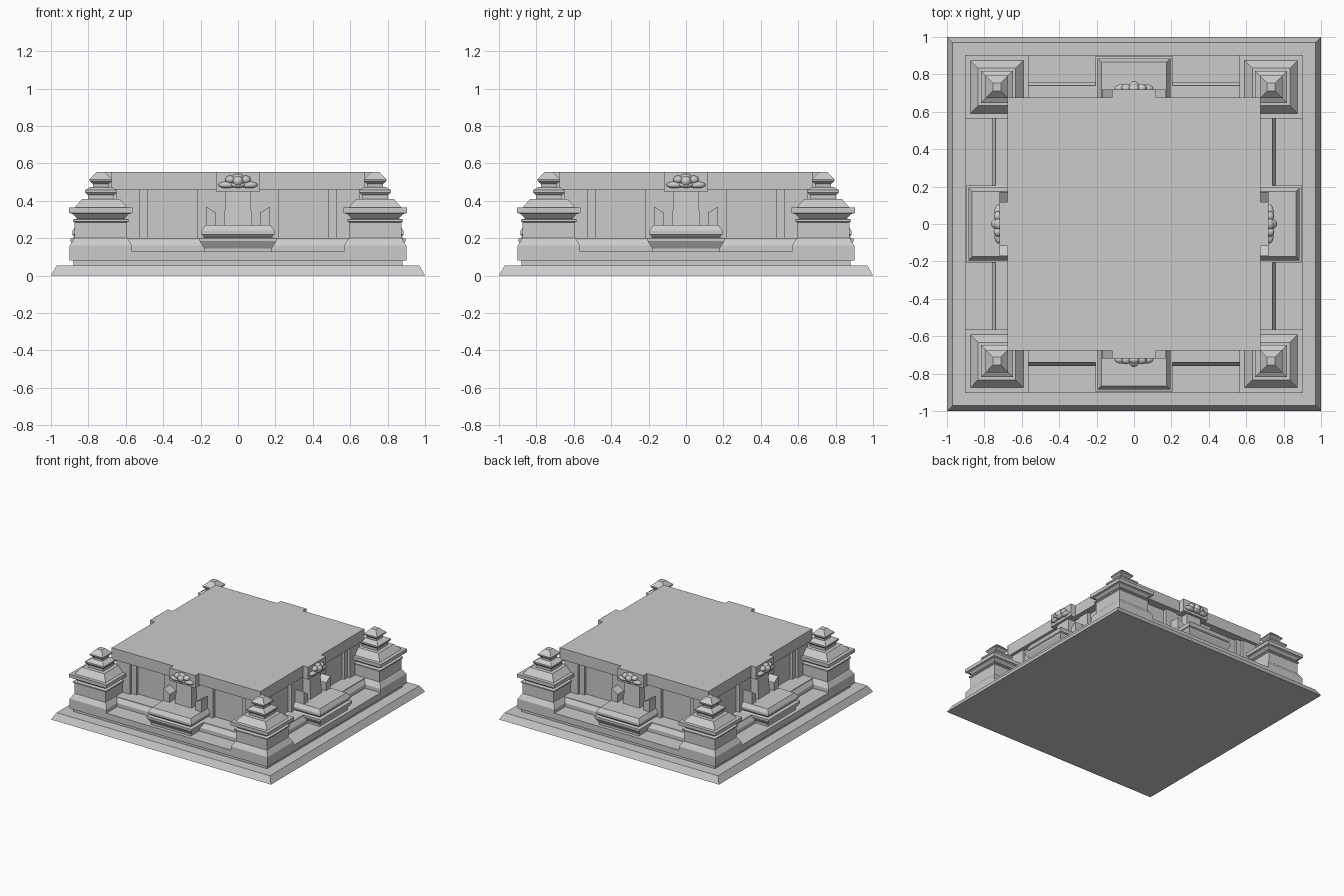
import bpy, bmesh, math
from mathutils import Matrix

if "Cube" in bpy.data.objects:
    bpy.data.objects.remove(bpy.data.objects["Cube"])


def finish(name, bm, turn=0):
    bm.transform(Matrix.Rotation(turn * math.pi / 2, 4, 'Z'))
    bmesh.ops.recalc_face_normals(bm, faces=bm.faces)
    me = bpy.data.meshes.new(name)
    bm.to_mesh(me)
    bm.free()
    ob = bpy.data.objects.new(name, me)
    bpy.context.collection.objects.link(ob)
    return ob


def loft(name, rings, turn=0):
    """Stack of rectangles (x0, x1, y0, y1, z) skinned into a closed solid."""
    bm = bmesh.new()
    loops = [[bm.verts.new(p) for p in ((x0, y0, z), (x1, y0, z), (x1, y1, z), (x0, y1, z))]
             for x0, x1, y0, y1, z in rings]
    for a, b in zip(loops, loops[1:]):
        for i in range(4):
            j = (i + 1) % 4
            bm.faces.new((a[i], a[j], b[j], b[i]))
    bm.faces.new(loops[0])
    bm.faces.new(loops[-1])
    return finish(name, bm, turn)


def square(name, profile, cx=0, cy=0, turn=0):
    return loft(name, [(cx - h, cx + h, cy - h, cy + h, z) for h, z in profile], turn)


def box(name, x0, x1, y0, y1, z0, z1, turn=0):
    return loft(name, [(x0, x1, y0, y1, z0), (x0, x1, y0, y1, z1)], turn)


def prism(name, pts, y0, y1, turn=0):
    """Front-view outline (x, z) extruded along y."""
    bm = bmesh.new()
    f = [bm.verts.new((x, y0, z)) for x, z in pts]
    b = [bm.verts.new((x, y1, z)) for x, z in pts]
    bm.faces.new(f)
    bm.faces.new(b)
    for i in range(len(pts)):
        j = (i + 1) % len(pts)
        bm.faces.new((f[i], f[j], b[j], b[i]))
    return finish(name, bm, turn)


# Stepped foundation and wall plinth
square("foundation", [(1, 0), (0.97, 0.053), (0.88, 0.053), (0.88, 0.08),
                      (0.90, 0.08), (0.90, 0.13)])
square("wall_plinth", [(0.76, 0.13), (0.76, 0.16), (0.74, 0.19), (0.74, 0.2)])

# Main body and flat roof slab
square("wall_core", [(0.61, 0.2), (0.61, 0.46)])
square("roof_slab", [(0.675, 0.46), (0.675, 0.553)])

# Tiered corner tower profile: half width, height
tower = [(0.167, 0.13), (0.167, 0.16), (0.145, 0.195), (0.14, 0.2), (0.14, 0.285),
         (0.15, 0.29), (0.15, 0.3), (0.125, 0.305), (0.15, 0.33), (0.17, 0.335),
         (0.17, 0.363), (0.142, 0.363), (0.10, 0.41), (0.07, 0.41), (0.07, 0.43),
         (0.085, 0.445), (0.085, 0.457), (0.055, 0.475), (0.042, 0.475), (0.042, 0.49),
         (0.06, 0.505), (0.06, 0.515), (0.022, 0.553)]

# Flower lobes: x, y, z, radii x, y, z
lobes = [(0, -0.73, 0.505, 0.03, 0.035, 0.03), (0, -0.725, 0.525, 0.03, 0.022, 0.02),
         (-0.042, -0.725, 0.513, 0.026, 0.025, 0.022), (0.042, -0.725, 0.513, 0.026, 0.025, 0.022),
         (-0.06, -0.725, 0.485, 0.045, 0.022, 0.018), (0.06, -0.725, 0.485, 0.045, 0.022, 0.018),
         (0, -0.73, 0.485, 0.04, 0.025, 0.016)]

for t in range(4):
    square("corner_tower", tower, -0.733, -0.733, t)

    # Pedestal in front of each niche
    loft("niche_pedestal", [(-h, h, -d, -0.6, z) for h, d, z in (
        (0.18, 0.87, 0.13), (0.18, 0.87, 0.145), (0.205, 0.895, 0.185), (0.205, 0.895, 0.2),
        (0.18, 0.87, 0.205), (0.195, 0.885, 0.22), (0.195, 0.885, 0.24), (0.175, 0.865, 0.27))], t)

    # Niche bay, lintel, figure block
    box("niche_bay", -0.22, 0.22, -0.64, -0.55, 0.2, 0.46, t)
    box("niche_lintel", -0.117, 0.117, -0.72, -0.6, 0.45, 0.553, t)
    loft("niche_pillar", [(-0.075, 0.075, -0.71, -0.6, 0.27), (-0.065, 0.065, -0.70, -0.6, 0.46)], t)

    for s in (-1, 1):
        # Side jambs with slanted tops, and stepped wall pilasters
        prism("niche_jamb", [(s * 0.172, 0.2), (s * 0.172, 0.37), (s * 0.117, 0.335),
                             (s * 0.117, 0.2)], -0.72, -0.6, t)
        a, b = sorted((s * 0.48, s * 0.63))
        box("inner_pilaster", a, b, -0.63, -0.55, 0.2, 0.46, t)
        a, b = sorted((s * 0.525, s * 0.65))
        box("outer_pilaster", a, b, -0.65, -0.55, 0.2, 0.46, t)

    # Carved flower above the niche
    bm = bmesh.new()
    for x, y, z, rx, ry, rz in lobes:
        bmesh.ops.create_uvsphere(bm, u_segments=12, v_segments=8, radius=1,
                                  matrix=Matrix.Translation((x, y, z)) @ Matrix.Diagonal((rx, ry, rz, 1)))
    for f in bm.faces:
        f.smooth = True
    finish("niche_flower", bm, t)
